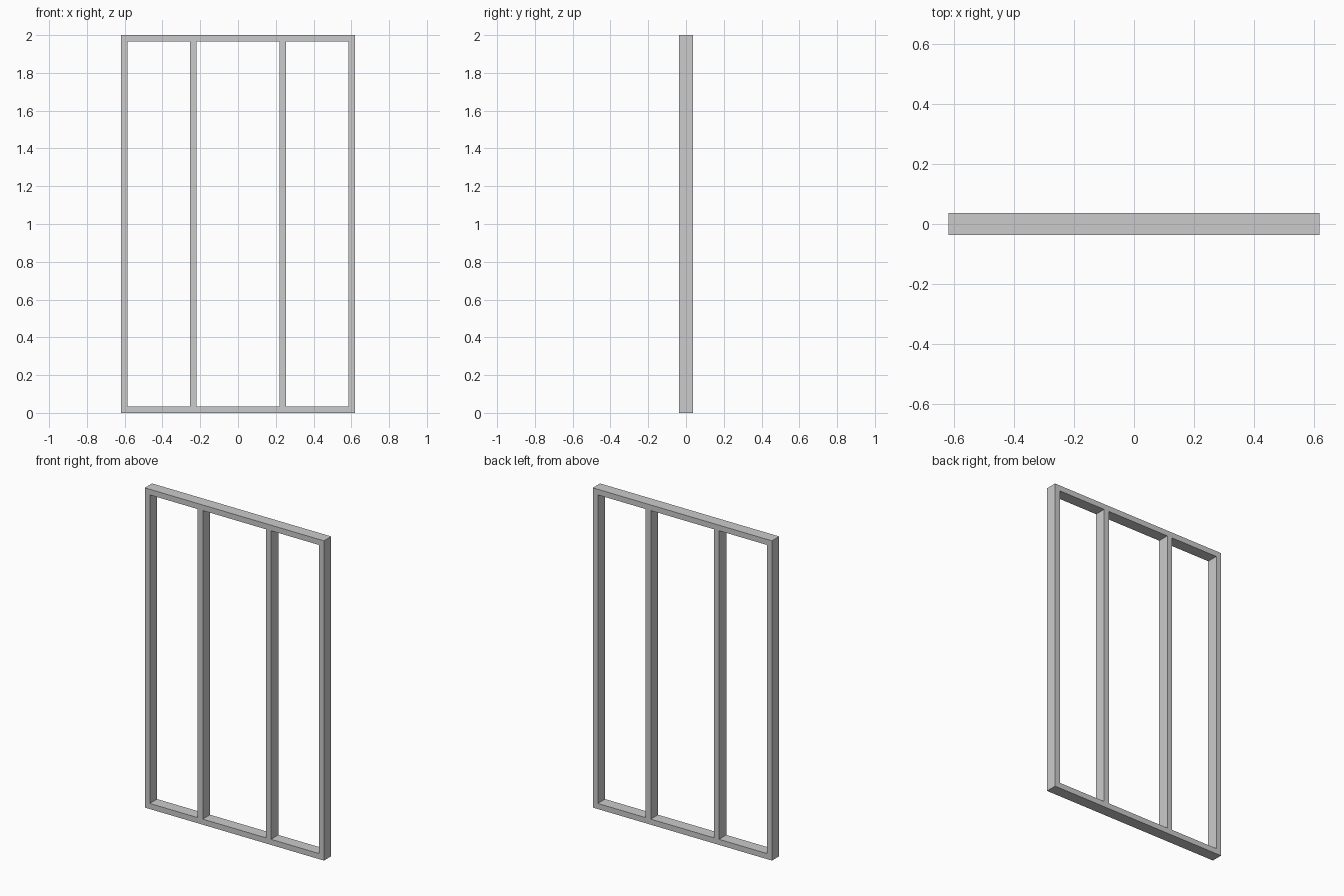
import bpy
import bmesh

if "Cube" in bpy.data.objects:
    bpy.data.objects.remove(bpy.data.objects["Cube"])

W, H, D = 1.24, 2.0, 0.072   # overall width, height, depth
T = 0.035                    # bar thickness
MULLION_X = 0.236            # centre of each upright bar


def finish(bm, name):
    bmesh.ops.recalc_face_normals(bm, faces=bm.faces)
    mesh = bpy.data.meshes.new(name)
    bm.to_mesh(mesh)
    bm.free()
    obj = bpy.data.objects.new(name, mesh)
    bpy.context.collection.objects.link(obj)
    return obj


def rect(bm, inset, y):
    x = W / 2 - inset
    lo, hi = inset, H - inset
    return [bm.verts.new((px, y, pz)) for px, pz in
            ((-x, lo), (x, lo), (x, hi), (-x, hi))]


# Outer frame: four corner loops bridged into a closed rectangular ring
bm = bmesh.new()
loops = [rect(bm, 0, -D / 2), rect(bm, T, -D / 2),
         rect(bm, T, D / 2), rect(bm, 0, D / 2)]
for a, b in zip(loops, loops[1:] + loops[:1]):
    for i in range(4):
        j = (i + 1) % 4
        bm.faces.new((a[i], a[j], b[j], b[i]))
finish(bm, "outer_frame")

# Two upright bars fitted between the bottom and top rails
for side, label in ((-1, "left"), (1, "right")):
    bm = bmesh.new()
    bmesh.ops.create_cube(bm, size=1)
    bmesh.ops.scale(bm, vec=(T, D, H - 2 * T), verts=bm.verts)
    bar = finish(bm, label + "_mullion")
    bar.location = (side * MULLION_X, 0, H / 2)
